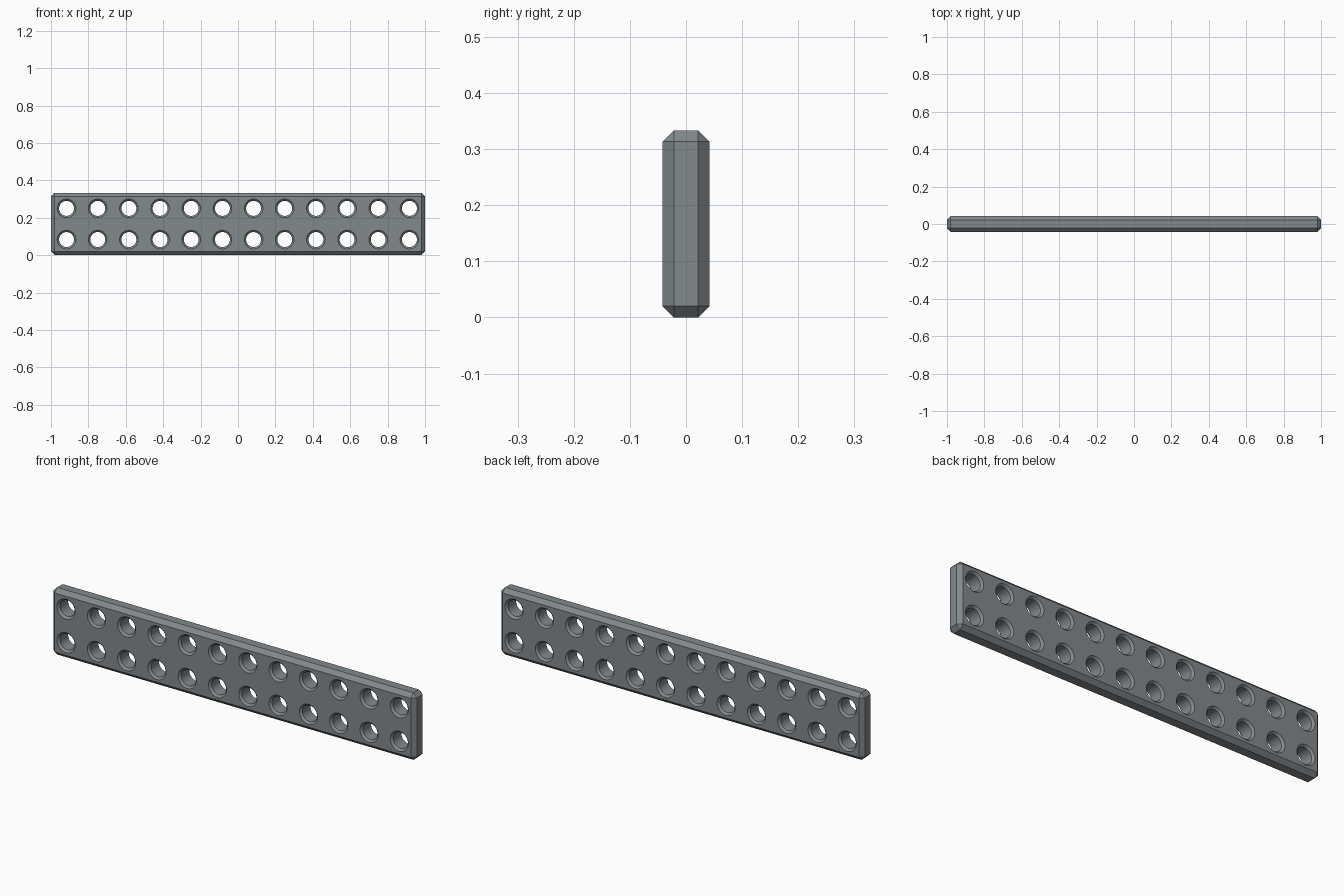
import bpy, bmesh, math

if "Cube" in bpy.data.objects:
    bpy.data.objects.remove(bpy.data.objects["Cube"])

L, T, H = 2.0, 1 / 12, 1 / 3      # plate length, thickness, height
PITCH = 1 / 6                     # hole spacing
BEVEL = 0.02
R_IN, R_OUT, SINK = 0.04, 0.05, 0.01
SIDES = 32


def new_object(name, bm):
    bmesh.ops.recalc_face_normals(bm, faces=bm.faces)
    mesh = bpy.data.meshes.new(name)
    bm.to_mesh(mesh)
    bm.free()
    obj = bpy.data.objects.new(name, mesh)
    bpy.context.collection.objects.link(obj)
    return obj


# chamfered flat bar
bm = bmesh.new()
bmesh.ops.create_cube(bm, size=1)
for v in bm.verts:
    v.co = (v.co.x * L, v.co.y * T, (v.co.z + 0.5) * H)
bmesh.ops.bevel(bm, geom=bm.edges[:], offset=BEVEL, segments=1, affect='EDGES')
plate = new_object("perforated_plate", bm)

# dark blue-grey finish
steel = bpy.data.materials.new("dark_steel")
steel.diffuse_color = (0.225, 0.25, 0.265, 1)
steel.use_nodes = True
steel.node_tree.nodes["Principled BSDF"].inputs["Base Color"].default_value = steel.diffuse_color
plate.data.materials.append(steel)

# countersunk hole cutters: lathe profile of (radius, y), flared at both faces
half, extra = T / 2, 0.01
profile = [(R_OUT + extra, -half - extra), (R_IN, -half + SINK),
           (R_IN, half - SINK), (R_OUT + extra, half + extra)]
bm = bmesh.new()
for row in range(2):
    for col in range(12):
        cx, cz = (col - 5.5) * PITCH, (row + 0.5) * PITCH
        rings = []
        for r, y in profile:
            angles = [2 * math.pi * i / SIDES for i in range(SIDES)]
            rings.append([bm.verts.new((cx + r * math.cos(a), y, cz + r * math.sin(a)))
                          for a in angles])
        for a, b in zip(rings, rings[1:]):
            for i in range(SIDES):
                j = (i + 1) % SIDES
                bm.faces.new((a[i], a[j], b[j], b[i]))
        bm.faces.new(rings[0])
        bm.faces.new(rings[-1])
cutter = new_object("hole_cutter", bm)
cutter.data.materials.append(steel)
cutter.hide_render = True

# drill the holes
mod = plate.modifiers.new("holes", 'BOOLEAN')
mod.operation = 'DIFFERENCE'
mod.solver = 'EXACT'
mod.object = cutter
bpy.context.view_layer.objects.active = plate
plate.select_set(True)
bpy.ops.object.modifier_apply(modifier=mod.name)
bpy.data.objects.remove(cutter)

# smooth hole walls, sharp chamfers
bpy.ops.object.shade_smooth_by_angle(angle=math.radians(30))
